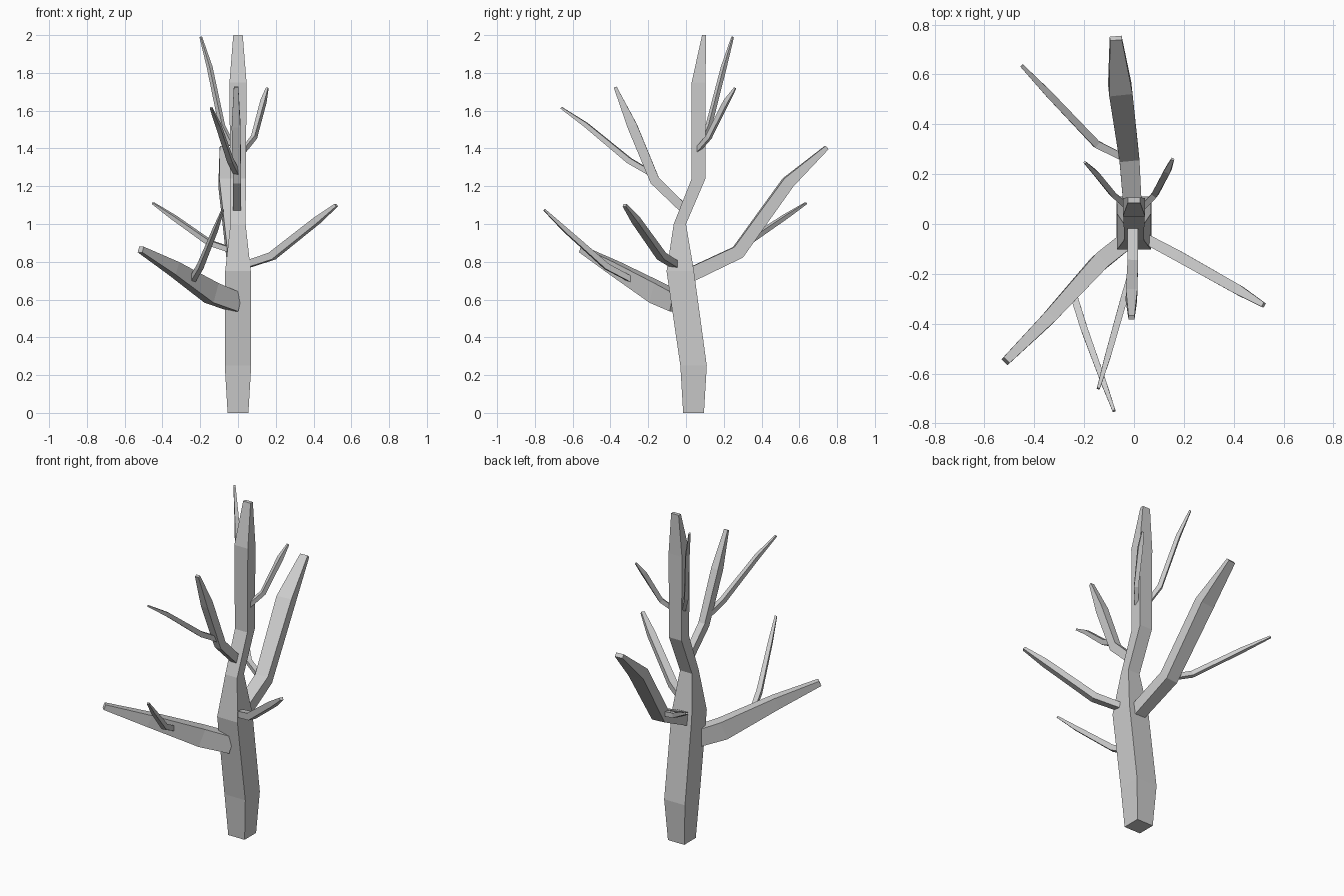
import bpy, bmesh
from mathutils import Vector


def skin_rings(name, rings):
    """Four-sided tube through a list of four-corner rings, capped both ends."""
    bm = bmesh.new()
    loops = [[bm.verts.new(co) for co in ring] for ring in rings]
    for a, b in zip(loops, loops[1:]):
        for i in range(4):
            j = (i + 1) % 4
            bm.faces.new((a[i], a[j], b[j], b[i]))
    bm.faces.new(loops[0][::-1])
    bm.faces.new(loops[-1])
    bmesh.ops.recalc_face_normals(bm, faces=bm.faces[:])
    mesh = bpy.data.meshes.new(name)
    bm.to_mesh(mesh)
    bm.free()
    obj = bpy.data.objects.new(name, mesh)
    bpy.context.collection.objects.link(obj)
    return obj


def branch(name, points):
    """Points are (x, y, z, half width, half thickness)."""
    pos = [Vector(p[:3]) for p in points]
    rings = []
    for i, p in enumerate(points):
        before = (pos[i] - pos[i - 1]).normalized() if i else Vector()
        after = (pos[i + 1] - pos[i]).normalized() if i + 1 < len(pos) else Vector()
        tangent = (before + after).normalized()
        side = tangent.cross(Vector((0, 0, 1))).normalized()
        up = side.cross(tangent)
        rings.append([pos[i] + side * p[3] * s + up * p[4] * t
                      for s, t in ((-1, -1), (1, -1), (1, 1), (-1, 1))])
    return skin_rings(name, rings)


# Trunk: level rings of (z, half width, front y, back y)
trunk = [(0, .055, -.015, .095), (.25, .07, -.03, .11), (.75, .068, -.103, .042),
         (1.0, .04, -.065, .0), (1.24, .042, .03, .103),
         (1.75, .045, .03, .103), (2.0, .025, .085, .107)]
skin_rings("trunk", [[Vector((sx * w, y, z)) for sx, y in
                      ((-1, f), (1, f), (1, b), (-1, b))] for z, w, f, b in trunk])

# Large limbs
branch("back_limb", [(0, -.01, .715, .035, .038), (-.02, .275, .85, .04, .036),
                     (-.055, .54, 1.22, .047, .032), (-.073, .745, 1.405, .024, .012)])
branch("front_left_limb", [(-.01, -.05, .585, .035, .05), (-.14, -.155, .635, .035, .055),
                           (-.34, -.375, .765, .027, .036), (-.515, -.55, .865, .017, .016)])
branch("right_limb", [(.03, -.05, .78, .02, .018), (.18, -.13, .83, .022, .02),
                      (.42, -.265, 1.02, .02, .017), (.52, -.325, 1.1, .01, .008)])
branch("upper_front_limb", [(-.005, .0, 1.07, .02, .024), (-.005, -.165, 1.23, .021, .026),
                            (-.01, -.285, 1.52, .023, .026), (-.01, -.375, 1.725, .012, .008)])

# Thin twigs
branch("front_left_twig", [(-.25, -.26, .69, .014, .015), (-.2, -.42, .775, .014, .016),
                           (-.12, -.64, .97, .011, .012), (-.08, -.75, 1.075, .006, .005)])
branch("back_twig", [(-.03, .26, .86, .014, .014), (-.15, .32, .90, .015, .014),
                     (-.34, .52, 1.035, .014, .011), (-.45, .635, 1.11, .007, .005)])
branch("upper_front_twig", [(-.005, -.18, 1.265, .014, .014), (-.04, -.3, 1.335, .014, .015),
                            (-.105, -.53, 1.525, .012, .012), (-.143, -.66, 1.615, .006, .005)])
branch("upper_left_twig", [(-.035, .075, 1.42, .011, .012), (-.085, .12, 1.52, .011, .013),
                           (-.15, .2, 1.83, .011, .011), (-.197, .247, 1.99, .005, .005)])
branch("upper_right_twig", [(.03, .06, 1.39, .011, .012), (.085, .12, 1.46, .012, .013),
                            (.135, .215, 1.65, .013, .013), (.155, .26, 1.72, .006, .005)])
